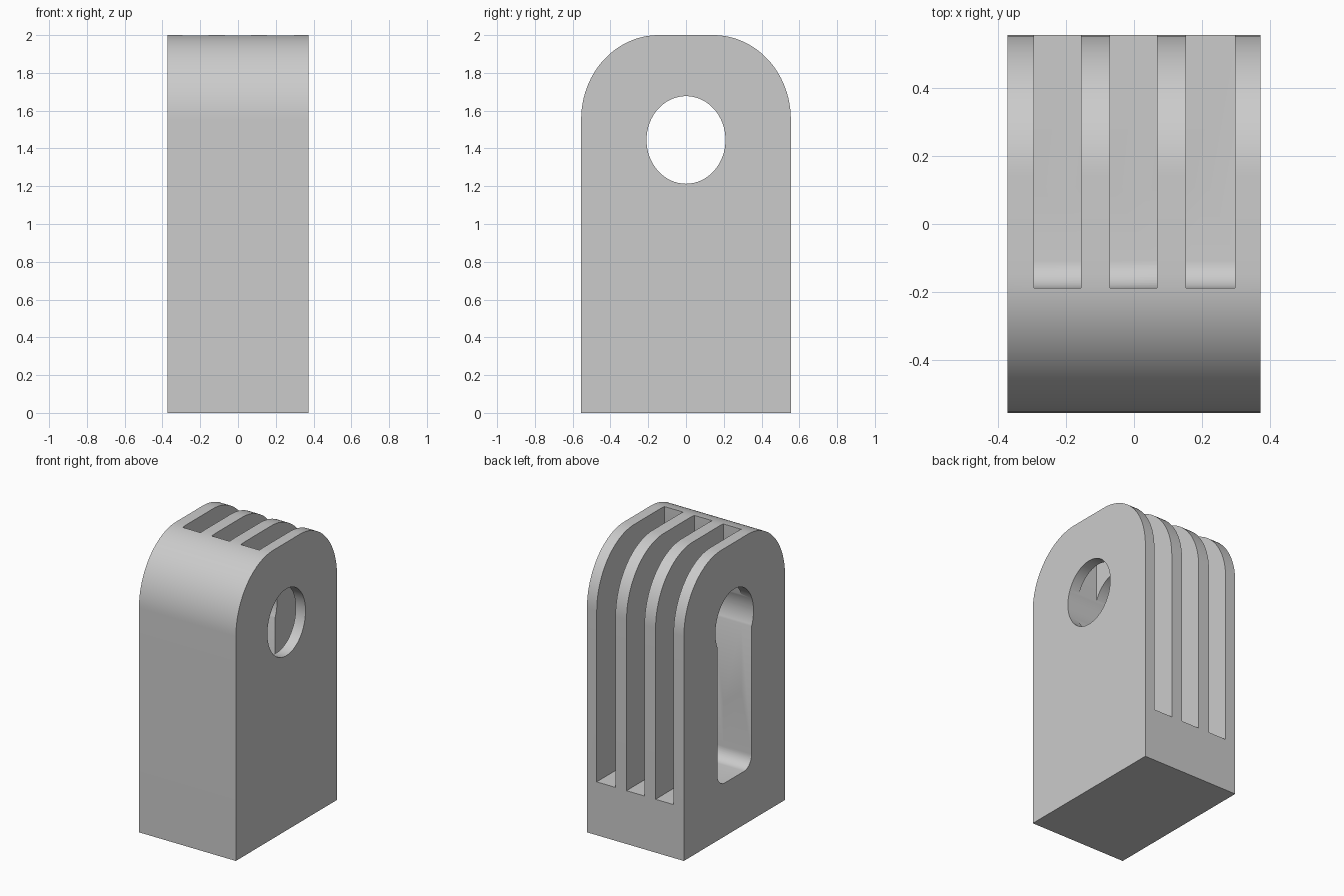
import bpy, bmesh, math

# Remove the default cube
cube = bpy.data.objects.get("Cube")
if cube:
    bpy.data.objects.remove(cube, do_unlink=True)

HALF_X, HALF_Y, TOP = 0.372, 0.555, 2.0
POCKET_Y, POCKET_Z = 0.188, 0.37
HOLE_Z = 1.445

grey = bpy.data.materials.new("plain_grey")
grey.use_nodes = True
colour = (0.6, 0.6, 0.6, 1)
grey.diffuse_color = colour
grey.node_tree.nodes["Principled BSDF"].inputs["Base Color"].default_value = colour


def arc(cy, cz, ry, rz, start, end, steps):
    """Elliptical arc in the side plane, angles in degrees."""
    angles = [math.radians(start + (end - start) * i / steps) for i in range(steps + 1)]
    return [(cy + ry * math.cos(a), cz + rz * math.sin(a)) for a in angles]


def extrude_profile(name, profile, x0, x1):
    """Solid made by sweeping a side profile along x."""
    bm = bmesh.new()
    face = bm.faces.new([bm.verts.new((x0, y, z)) for y, z in profile])
    swept = bmesh.ops.extrude_face_region(bm, geom=[face])
    moved = [v for v in swept["geom"] if isinstance(v, bmesh.types.BMVert)]
    bmesh.ops.translate(bm, verts=moved, vec=(x1 - x0, 0, 0))
    bmesh.ops.recalc_face_normals(bm, faces=bm.faces)
    mesh = bpy.data.meshes.new(name)
    bm.to_mesh(mesh)
    bm.free()
    mesh.materials.append(grey)
    obj = bpy.data.objects.new(name, mesh)
    bpy.context.collection.objects.link(obj)
    return obj


# Block with rounded upper front and back edges
ry, rz = 0.41, 0.445
block = extrude_profile(
    "slotted_block",
    [(-HALF_Y, 0), (HALF_Y, 0)]
    + arc(HALF_Y - ry, TOP - rz, ry, rz, 0, 90, 24)
    + arc(ry - HALF_Y, TOP - rz, ry, rz, 90, 180, 24),
    -HALF_X, HALF_X)

# Three slots open at the top and back, with a rounded inner floor corner
fy, fz = 0.08, 0.088
inner_corner = arc(fy - POCKET_Y, POCKET_Z + fz, fy, fz, 180, 270, 10)
outer_corner = arc(POCKET_Y - fy, POCKET_Z + fz, fy, fz, 270, 360, 10)
slot_profile = inner_corner + [(1, POCKET_Z), (1, 2.5), (-POCKET_Y, 2.5)]
cutters = [extrude_profile("slot_cutter", slot_profile, x0, x1)
           for x0, x1 in ((-0.293, -0.155), (-0.07, 0.068), (0.153, 0.297))]

# Tall window through the right wall and inner fins, ending in the last slot
window_profile = inner_corner + outer_corner + [(POCKET_Y, HOLE_Z), (-POCKET_Y, HOLE_Z)]
cutters.append(extrude_profile("window_cutter", window_profile, -1, 0.22))

# Round hole through every wall
hole_profile = arc(0, HOLE_Z, 0.209, 0.232, 0, 360, 64)[:-1]
cutters.append(extrude_profile("hole_cutter", hole_profile, -1, 1))

for cutter in cutters:
    cutter.hide_render = True
    cut = block.modifiers.new(cutter.name, "BOOLEAN")
    cut.operation = "DIFFERENCE"
    cut.solver = "EXACT"
    cut.object = cutter

# Bake the cuts and drop the cutters
bpy.context.view_layer.update()
graph = bpy.context.evaluated_depsgraph_get()
finished = bpy.data.meshes.new_from_object(block.evaluated_get(graph))
block.modifiers.clear()
block.data = finished
for cutter in cutters:
    bpy.data.objects.remove(cutter, do_unlink=True)

# Smooth curves, sharp edges
for obj in bpy.context.selected_objects:
    obj.select_set(False)
block.select_set(True)
bpy.context.view_layer.objects.active = block
bpy.ops.object.shade_smooth_by_angle(angle=math.radians(25))
